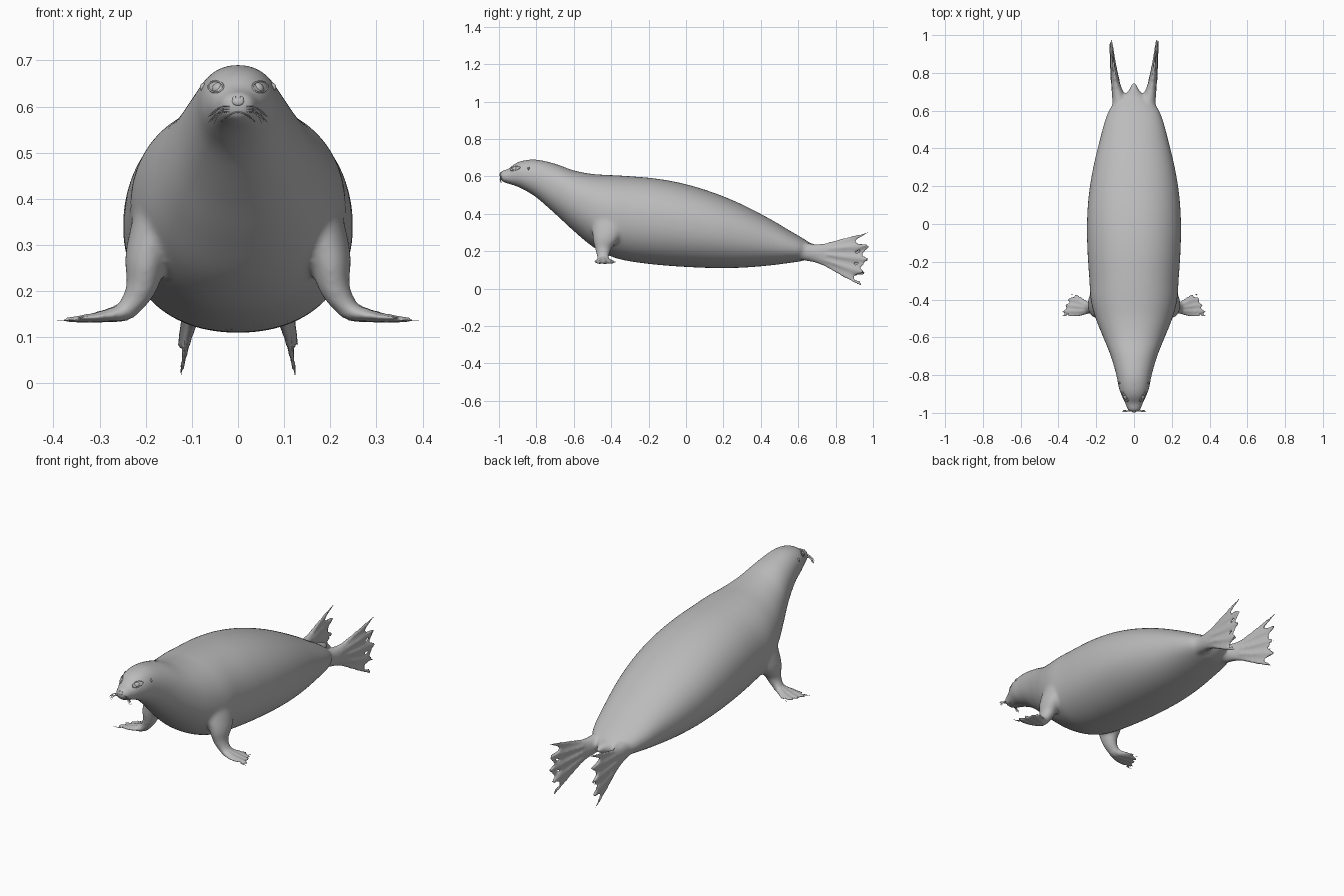
import bpy, bmesh, math
from mathutils import Vector
from mathutils.bvhtree import BVHTree

cube = bpy.data.objects.get("Cube")
if cube:
    bpy.data.objects.remove(cube)

fur = bpy.data.materials.new("grey_fur")
fur.use_nodes = True
GREY = (0.5, 0.5, 0.5, 1)
fur.diffuse_color = GREY
fur.node_tree.nodes["Principled BSDF"].inputs["Base Color"].default_value = GREY


def spline(keys, t):
    """Smooth interpolation of a list of number rows, t from 0 to 1."""
    x = min(max(t, 0), 1) * (len(keys) - 1)
    i = min(int(x), len(keys) - 2)
    f = x - i
    rows = [keys[min(max(i + k, 0), len(keys) - 1)] for k in (-1, 0, 1, 2)]
    return [b + 0.5 * f * (c - a + f * (2 * a - 5 * b + 4 * c - d + f * (3 * (b - c) + d - a)))
            for a, b, c, d in zip(*rows)]


def loft(bm, rings):
    """Skin a list of closed rings and cap both ends."""
    loops = [[bm.verts.new(p) for p in ring] for ring in rings]
    n = len(loops[0])
    for a, b in zip(loops, loops[1:]):
        for i in range(n):
            j = (i + 1) % n
            bm.faces.new((a[i], a[j], b[j], b[i]))
    bm.faces.new(loops[0][::-1])
    bm.faces.new(loops[-1])


def finish(name, bm):
    me = bpy.data.meshes.new(name)
    bmesh.ops.recalc_face_normals(bm, faces=bm.faces)
    bm.to_mesh(me)
    bm.free()
    me.materials.append(fur)
    for p in me.polygons:
        p.use_smooth = True
    ob = bpy.data.objects.new(name, me)
    bpy.context.collection.objects.link(ob)
    return ob


def flipper(bm, keys, side, notch):
    """Flat limb between two edge curves, with five pointed, ridged digits."""
    def edges(t):
        row = spline(keys, t)
        return Vector(row[:3]), Vector(row[3:6]), row[6]
    across, along = 48, 60
    rings = []
    for k in range(along + 1):
        v = k / along
        top, bottom = [], []
        for i in range(across + 1):
            s = 0.5 - 0.5 * math.cos(math.pi * i / across)
            web = abs(math.sin(4 * math.pi * s))
            t = v * (1 - notch * web)
            a, b, thick = edges(t)
            a2, b2, _ = edges(t + 0.02)
            a1, b1, _ = edges(t - 0.02)
            normal = (b - a).cross(a2 + b2 - a1 - b1).normalized()
            round_off = (4 * s * (1 - s)) ** 0.5
            ridge = 1 - 0.55 * web * max(0, v - 0.4) / 0.6
            off = normal * (thick * ridge * max(round_off, 0.45 * v))
            mid = a.lerp(b, s)
            top.append(mid + off)
            bottom.append(mid - off)
        rings.append([(p.x * side, p.y, p.z) for p in top + bottom[::-1]])
    loft(bm, rings)


# Torso, head and tail: y, top z, bottom z, half width
TORSO = [
    (-0.995, 0.618, 0.588, 0.018), (-0.985, 0.63, 0.573, 0.034), (-0.95, 0.641, 0.56, 0.047),
    (-0.915, 0.668, 0.55, 0.063), (-0.87, 0.685, 0.53, 0.08), (-0.8, 0.69, 0.487, 0.094),
    (-0.7, 0.668, 0.4, 0.123), (-0.6, 0.632, 0.308, 0.163), (-0.5, 0.613, 0.225, 0.203),
    (-0.4, 0.607, 0.172, 0.229), (-0.3, 0.601, 0.146, 0.236), (-0.15, 0.587, 0.127, 0.246),
    (0, 0.558, 0.116, 0.249), (0.15, 0.512, 0.11, 0.24), (0.3, 0.45, 0.112, 0.216),
    (0.45, 0.372, 0.124, 0.18), (0.55, 0.313, 0.137, 0.153), (0.62, 0.272, 0.148, 0.122),
    (0.67, 0.242, 0.165, 0.065), (0.71, 0.233, 0.182, 0.028), (0.75, 0.22, 0.2, 0.01)]

bm = bmesh.new()
rings = []
for k in range(121):
    y, top, low, w = spline(TORSO, k / 120)
    mid, half = (top + low) / 2, (top - low) / 2
    ring = []
    for i in range(64):
        a = math.tau * i / 64
        c, s = math.cos(a), math.sin(a)
        ring.append((w * math.copysign(abs(c) ** 0.93, c), y,
                     mid + half * math.copysign(abs(s) ** 0.93, s)))
    rings.append(ring)
loft(bm, rings)

# Limbs: leading edge, trailing edge, half thickness
ARM = [
    (0.15, -0.5, 0.42, 0.17, -0.28, 0.42, 0.05), (0.193, -0.5, 0.28, 0.203, -0.35, 0.28, 0.046),
    (0.206, -0.486, 0.21, 0.212, -0.4, 0.21, 0.034), (0.238, -0.475, 0.16, 0.245, -0.41, 0.16, 0.024),
    (0.29, -0.488, 0.146, 0.28, -0.388, 0.147, 0.016), (0.35, -0.492, 0.14, 0.308, -0.372, 0.141, 0.01),
    (0.405, -0.49, 0.135, 0.345, -0.367, 0.136, 0.006)]
HIND = [
    (0.07, 0.52, 0.27, 0.07, 0.52, 0.16, 0.04), (0.079, 0.65, 0.243, 0.079, 0.65, 0.148, 0.036),
    (0.096, 0.74, 0.243, 0.096, 0.73, 0.126, 0.027), (0.109, 0.85, 0.27, 0.112, 0.83, 0.07, 0.018),
    (0.122, 0.995, 0.308, 0.126, 0.955, 0.003, 0.007)]
for side in (1, -1):
    flipper(bm, ARM, side, 0.11)
    flipper(bm, HIND, side, 0.17)
body = finish("body", bm)

# Fuse into one skin, then soften the joins
remesh = body.modifiers.new("fuse", 'REMESH')
remesh.mode = 'VOXEL'
remesh.voxel_size = 0.0065
bpy.context.view_layer.objects.active = body
body.select_set(True)
bpy.ops.object.modifier_apply(modifier="fuse")
bm = bmesh.new()
bm.from_mesh(body.data)
joins = [v for v in bm.verts if (v.co.y < 0.76 and abs(v.co.x) < 0.25 and v.co.z > 0.15)
         or v.co.y < 0.6 and abs(v.co.x) < 0.2]
for _ in range(14):
    bmesh.ops.smooth_vert(bm, verts=joins, factor=0.5, use_axis_x=True, use_axis_y=True, use_axis_z=True)
for _ in range(2):
    bmesh.ops.smooth_vert(bm, verts=bm.verts, factor=0.4, use_axis_x=True, use_axis_y=True, use_axis_z=True)
tree = BVHTree.FromBMesh(bm)
bm.to_mesh(body.data)
bm.free()
for p in body.data.polygons:
    p.use_smooth = True


def on_face(x, z, lift=0.0):
    """Point and normal on the front of the head."""
    point, normal, _, _ = tree.ray_cast(Vector((x, -2, z)), Vector((0, 1, 0)))
    if point is None:
        point, normal, _, _ = tree.find_nearest(Vector((x, -0.95, z)))
    return point + normal * lift, normal


def bead(name, centre, normal, size):
    """Ellipsoid pressed onto the skin, its third axis along the normal."""
    bm = bmesh.new()
    bmesh.ops.create_uvsphere(bm, u_segments=20, v_segments=12, radius=1)
    ob = finish(name, bm)
    ob.location, ob.scale = centre, size
    ob.rotation_euler = normal.to_track_quat('Z', 'Y').to_euler()
    return ob


def strand(name, paths, radius, cyclic=False):
    cu = bpy.data.curves.new(name, 'CURVE')
    cu.dimensions = '3D'
    cu.bevel_depth = radius
    cu.bevel_resolution = 1
    for path in paths:
        sp = cu.splines.new('POLY')
        sp.points.add(len(path) - 1)
        sp.use_cyclic_u = cyclic
        for pt, co in zip(sp.points, path):
            pt.co = (*co, 1)
    cu.materials.append(fur)
    bpy.context.collection.objects.link(bpy.data.objects.new(name, cu))


# Eyes, lids, nostrils, ears and whiskers on each side
for side, label in ((1, "left"), (-1, "right")):
    spot, normal = on_face(side * 0.048, 0.643)
    bead(label + "_eye", spot - normal * 0.006, normal, (0.014, 0.013, 0.011))
    turns = [math.tau * i / 24 for i in range(24)]
    strand(label + "_eyelid", [[on_face(side * 0.048 + 0.016 * math.cos(a), 0.643 + 0.012 * math.sin(a))[0]
                                for a in turns]], 0.0022, True)
    spot, normal = on_face(side * 0.008, 0.617)
    bead(label + "_nostril", spot, normal, (0.004, 0.007, 0.003))
    spot, normal, _, _ = tree.find_nearest(Vector((side * 0.1, -0.845, 0.655)))
    bead(label + "_ear", spot, normal, (0.005, 0.009, 0.006))
    hairs = []
    for i in range(9):
        root = on_face(side * (0.018 + 0.004 * (i % 3)), 0.588 + 0.003 * (i // 3 * 2))[0]
        reach, drop = 0.03 + 0.004 * (i % 4), 0.012 + 0.004 * (i % 5)
        hairs.append([root + Vector((side * reach * f, -0.004 * f, 0.012 * f - (drop + 0.014) * f * f))
                      for f in (0, 0.25, 0.5, 0.75, 1)])
    strand(label + "_whiskers", hairs, 0.0008)

# Nose pad and mouth crease
spot, normal = on_face(0, 0.612)
bead("nose_pad", spot - normal * 0.002, normal, (0.013, 0.01, 0.006))
strand("mouth", [[on_face(x * 0.005, 0.588 - 0.0004 * x * x)[0] for x in range(-7, 8)]], 0.0015)
